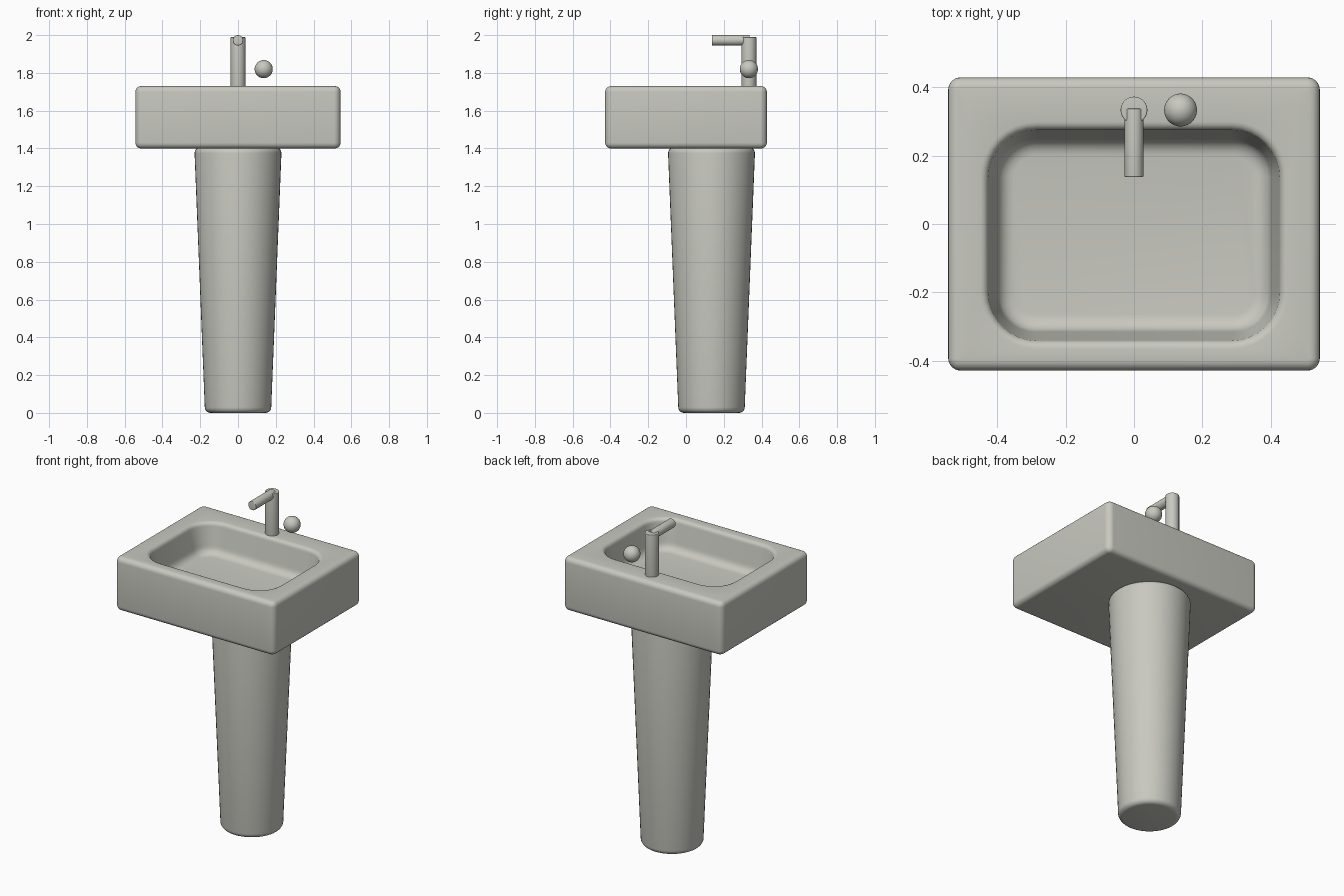
import bpy, bmesh, math
from math import sin, cos, pi

if "Cube" in bpy.data.objects:
    bpy.data.objects.remove(bpy.data.objects["Cube"])

ceramic = bpy.data.materials.new("warm_grey_ceramic")
ceramic.diffuse_color = (0.58, 0.58, 0.53, 1)
ceramic.use_nodes = True
ceramic.node_tree.nodes["Principled BSDF"].inputs["Base Color"].default_value = ceramic.diffuse_color


def loft(name, rings):
    """Skin a stack of equal-length point rings and cap both ends."""
    bm = bmesh.new()
    loops = [[bm.verts.new(p) for p in ring] for ring in rings]
    n = len(loops[0])
    for a, b in zip(loops, loops[1:]):
        for i in range(n):
            j = (i + 1) % n
            bm.faces.new((a[i], a[j], b[j], b[i]))
    bm.faces.new(loops[0][::-1])
    bm.faces.new(loops[-1])
    bmesh.ops.recalc_face_normals(bm, faces=bm.faces[:])
    me = bpy.data.meshes.new(name)
    bm.to_mesh(me)
    bm.free()
    ob = bpy.data.objects.new(name, me)
    bpy.context.collection.objects.link(ob)
    return finish(ob)


def finish(ob):
    if not ob.data.materials:
        ob.data.materials.append(ceramic)
    bpy.ops.object.select_all(action='DESELECT')
    ob.select_set(True)
    bpy.context.view_layer.objects.active = ob
    bpy.ops.object.shade_smooth_by_angle(angle=math.radians(40))
    return ob


def rounded_rect(hx, hy, r, z, cy=0.0, seg=8):
    pts = []
    for k, (sx, sy) in enumerate([(1, 1), (-1, 1), (-1, -1), (1, -1)]):
        for i in range(seg + 1):
            a = (k + i / seg) * pi / 2
            pts.append((sx * (hx - r) + r * cos(a), cy + sy * (hy - r) + r * sin(a), z))
    return pts


def turned(name, r0, r1, length, bevel, n=48):
    """Tapered cylinder along z from 0 to length with rounded end edges."""
    prof = []
    for i in range(6):
        a = i / 5 * pi / 2
        prof.append((r0 - bevel * (1 - sin(a)), bevel * (1 - cos(a))))
    for i in range(6):
        a = i / 5 * pi / 2
        prof.append((r1 - bevel * (1 - cos(a)), length - bevel * (1 - sin(a))))
    return loft(name, [[(r * cos(2 * pi * i / n), r * sin(2 * pi * i / n), z)
                        for i in range(n)] for r, z in prof])


# Basin: rounded block, then over the rim and down into the bowl
HX, HY, B, T, R = 0.543, 0.428, 1.40, 1.73, 0.03
arc = [i / 5 * pi / 2 for i in range(6)]
rings = []
for a in arc:
    d = R * (1 - sin(a))
    rings.append(rounded_rect(HX - d, HY - d, 0.036 - d, B + R * (1 - cos(a))))
for a in arc:
    d = R * (1 - cos(a))
    rings.append(rounded_rect(HX - d, HY - d, 0.036 - d, T - R * (1 - sin(a))))
BY = -0.033
for a in arc:                                   # soft bowl rim
    d = 0.025 * sin(a)
    rings.append(rounded_rect(0.45 - d, 0.332 - d, 0.165 - d, T - 0.025 * (1 - cos(a)), BY))
for a in arc:                                   # wall curving into the floor
    d = 0.05 * (1 - cos(a))
    rings.append(rounded_rect(0.40 - d, 0.282 - d, 0.11 - d, 1.60 - 0.05 * sin(a), BY))
loft("basin", rings)

# Pedestal column
turned("pedestal", 0.176, 0.23, 1.405, 0.03).location = (0, 0.135, 0)

# Tap: upright and spout
turned("tap_upright", 0.039, 0.039, 0.275, 0.004).location = (0, 0.333, 1.715)
spout = turned("tap_spout", 0.0275, 0.0275, 0.2, 0.004)
spout.location = (0, 0.337, 1.9725)
spout.rotation_euler = (pi / 2, 0, 0)

# Round tap knob
bpy.ops.mesh.primitive_uv_sphere_add(segments=40, ring_count=20, radius=0.048,
                                     location=(0.136, 0.333, 1.82))
knob = bpy.context.object
knob.name = "tap_knob"
finish(knob)
